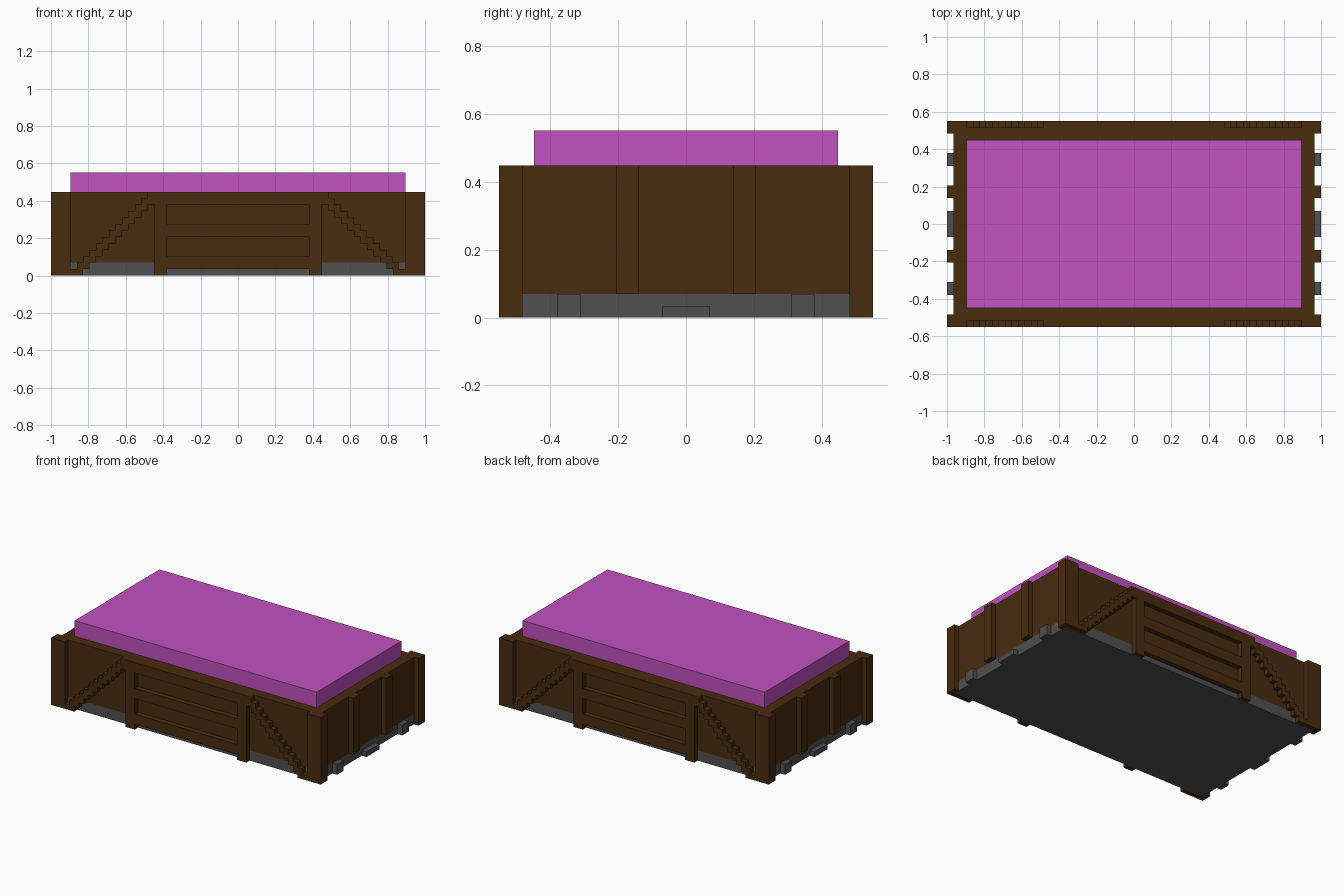
import bpy, bmesh

cube = bpy.data.objects.get("Cube")
if cube:
    bpy.data.objects.remove(cube, do_unlink=True)

U = 2 / 58  # one grid unit; every part sits on this grid


def material(name, rgb):
    m = bpy.data.materials.new(name)
    m.use_nodes = True
    m.diffuse_color = (*rgb, 1)
    bsdf = next(n for n in m.node_tree.nodes if n.type == 'BSDF_PRINCIPLED')
    bsdf.inputs["Base Color"].default_value = (*rgb, 1)
    bsdf.inputs["Roughness"].default_value = 0.8
    return m


BROWN = material("dark brown wood", (0.064, 0.025, 0.0048))
GREY = material("dark grey stone", (0.080, 0.080, 0.080))
MAGENTA = material("magenta", (0.539, 0.084, 0.525))


def prism(name, profile, axis, lo, hi, mat, mirror=""):
    """Extrude a 2D profile along an axis (y or z), mirrored across the named axes."""
    def place(p, t):
        co = (p[0], t, p[1]) if axis == "y" else (p[0], p[1], t)
        return [c * U for c in co]
    bm = bmesh.new()
    face = bm.faces.new([bm.verts.new(place(p, lo)) for p in profile])
    ext = bmesh.ops.extrude_face_region(bm, geom=[face])
    step = [b - a for a, b in zip(place((0, 0), lo), place((0, 0), hi))]
    bmesh.ops.translate(bm, vec=step,
                        verts=[v for v in ext["geom"] if isinstance(v, bmesh.types.BMVert)])
    bmesh.ops.recalc_face_normals(bm, faces=bm.faces)
    mesh = bpy.data.meshes.new(name)
    bm.to_mesh(mesh)
    bm.free()
    mesh.materials.append(mat)
    ob = bpy.data.objects.new(name, mesh)
    bpy.context.collection.objects.link(ob)
    if mirror:
        mod = ob.modifiers.new("Mirror", 'MIRROR')
        mod.use_axis = ("x" in mirror, "y" in mirror, False)
        mod.use_mirror_merge = False
    return ob


def box(name, x, y, z, mat, mirror=""):
    rect = [(x[0], y[0]), (x[1], y[0]), (x[1], y[1]), (x[0], y[1])]
    return prism(name, rect, "z", z[0], z[1], mat, mirror)


# Core: stone base, wooden body and coloured slab on top
box("base", (-28, 28), (-15, 15), (0, 2), GREY)
box("body", (-28, 28), (-15, 15), (2, 13), BROWN)
box("top_slab", (-26, 26), (-13, 13), (13, 16), MAGENTA)

# L-shaped corner posts wrapping the body
corner = [(26, -15), (26, -16), (29, -16), (29, -14), (28, -14), (28, -15)]
prism("corner_posts", corner, "z", 0, 13, BROWN, "xy")

# Framed centre panel on both long sides
box("panel_posts", (11, 13), (-16, -15), (0, 13), BROWN, "xy")
for name, z in (("bottom", (1, 3)), ("middle", (6, 8)), ("top", (11, 13))):
    box(f"panel_{name}_rail", (-11, 11), (-16, -15), z, BROWN, "y")

# Stepped diagonal braces between centre panel and corner posts
upper, lower = [], []
for c in range(13, 26):
    top, bottom = 26 - c, max(24 - c, 0)
    upper += [(c, top), (c + 1, top)]
    if c < 24:
        lower += [(c, bottom), (c + 1, bottom)]
lower += [(24, 0), (26, 0)]
lower = list(dict.fromkeys(lower))
prism("stepped_braces", upper + lower[::-1], "y", -16, -15, BROWN, "xy")

# Short ends: wooden ribs and stone blocks at the foot
box("end_ribs", (28, 29), (-6, -4), (2, 13), BROWN, "xy")
box("end_foot_blocks", (28, 29), (-11, -9), (0, 2), GREY, "xy")
box("end_step", (28, 29), (-2, 2), (0, 1), GREY, "x")
